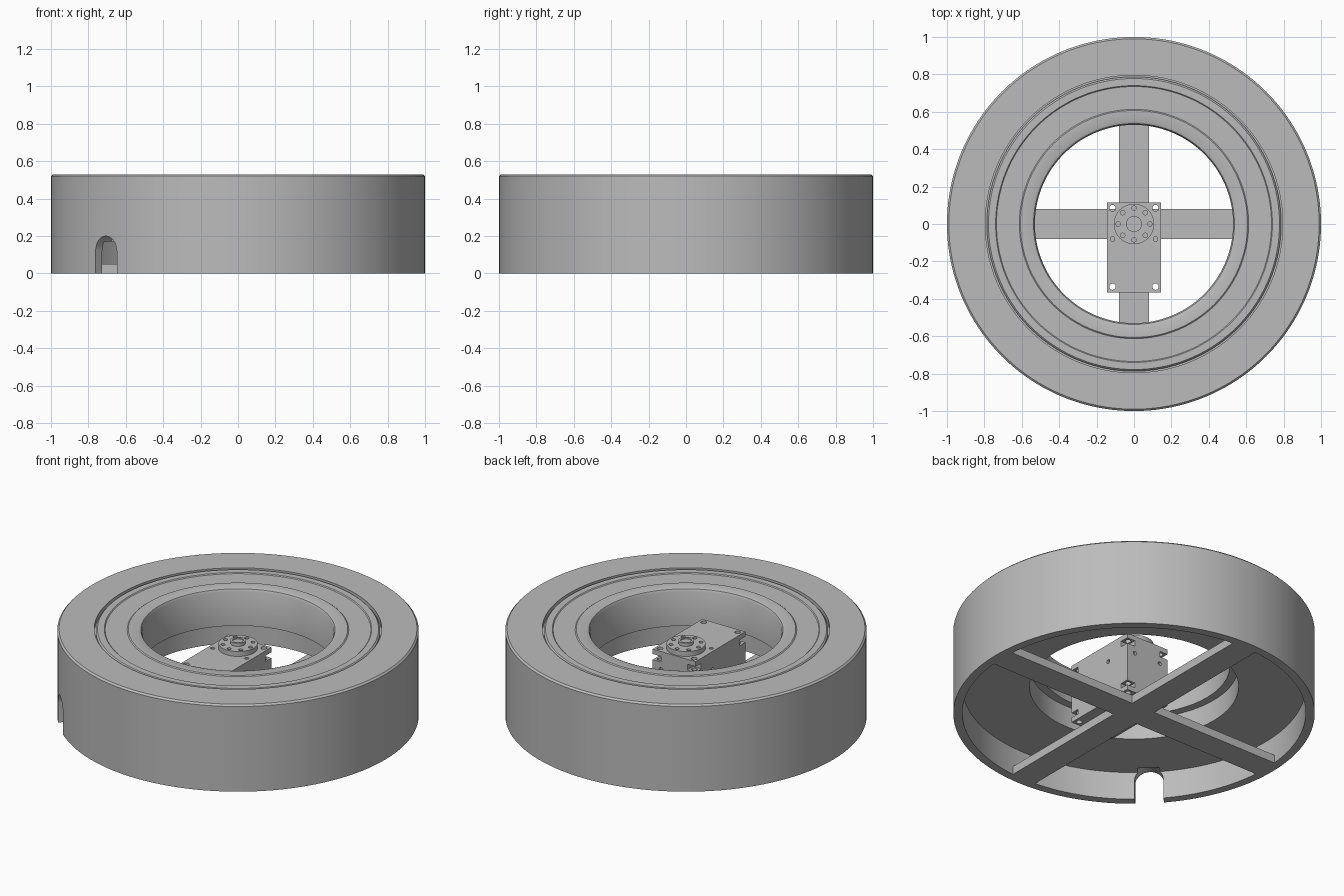
import bpy, bmesh, math
from mathutils import Matrix, Vector

cube = bpy.data.objects.get("Cube")
if cube:
    bpy.data.objects.remove(cube, do_unlink=True)

grey = bpy.data.materials.new("plain_grey")
grey.use_nodes = True
grey.diffuse_color = (0.5, 0.5, 0.5, 1)
grey.node_tree.nodes["Principled BSDF"].inputs["Base Color"].default_value = (0.5, 0.5, 0.5, 1)


def finish(bm, name):
    bmesh.ops.recalc_face_normals(bm, faces=bm.faces)
    mesh = bpy.data.meshes.new(name)
    bm.to_mesh(mesh)
    bm.free()
    mesh.materials.append(grey)
    obj = bpy.data.objects.new(name, mesh)
    bpy.context.collection.objects.link(obj)
    smooth(obj)
    return obj


def smooth(obj):
    for poly in obj.data.polygons:
        poly.use_smooth = True
    obj.data.set_sharp_from_angle(angle=math.radians(30))


def lathe(name, profile, steps=160):
    """Spin a closed (radius, height) outline around z."""
    bm = bmesh.new()
    verts = [bm.verts.new((r, 0, z)) for r, z in profile]
    edges = [bm.edges.new((a, b)) for a, b in zip(verts, verts[1:] + verts[:1])]
    bmesh.ops.spin(bm, geom=verts + edges, cent=(0, 0, 0), axis=(0, 0, 1),
                   angle=math.tau, steps=steps, use_merge=True)
    bmesh.ops.remove_doubles(bm, verts=bm.verts, dist=1e-5)
    return finish(bm, name)


def prism(name, outline, z0, z1, matrix=Matrix()):
    """Extrude a flat outline from z0 to z1, then place it."""
    bm = bmesh.new()
    face = bm.faces.new([bm.verts.new((x, y, z0)) for x, y in outline])
    top = bmesh.ops.extrude_face_region(bm, geom=[face])["geom"]
    bmesh.ops.translate(bm, vec=(0, 0, z1 - z0),
                        verts=[v for v in top if isinstance(v, bmesh.types.BMVert)])
    bm.transform(matrix)
    return finish(bm, name)


def box(name, x0, x1, y0, y1, z0, z1):
    return prism(name, [(x0, y0), (x1, y0), (x1, y1), (x0, y1)], z0, z1)


def circle(r, n=24, cx=0, cy=0):
    return [(cx + r * math.cos(math.tau * i / n), cy + r * math.sin(math.tau * i / n))
            for i in range(n)]


def rod(r, start, direction, length, n=20):
    turn = Vector((0, 0, 1)).rotation_difference(Vector(direction)).to_matrix().to_4x4()
    return prism("cutter", circle(r, n), 0, length, Matrix.Translation(start) @ turn)


def cut(obj, cutters):
    for c in cutters:
        c.hide_render = True
        mod = obj.modifiers.new("cut", "BOOLEAN")
        mod.operation, mod.solver, mod.object = "DIFFERENCE", "EXACT", c
    bpy.context.view_layer.update()
    graph = bpy.context.evaluated_depsgraph_get()
    mesh = bpy.data.meshes.new_from_object(obj.evaluated_get(graph))
    obj.modifiers.clear()
    obj.data = mesh
    for c in cutters:
        bpy.data.objects.remove(c, do_unlink=True)
    smooth(obj)


# Round housing: hollow underside, central opening, grooved top
housing = lathe("housing", [
    (0.95, 0), (1, 0), (1, 0.52), (0.99, 0.53),
    (0.795, 0.53), (0.795, 0.505), (0.787, 0.505), (0.787, 0.518), (0.778, 0.527),
    (0.74, 0.527), (0.735, 0.522), (0.613, 0.522), (0.607, 0.527),
    (0.55, 0.527), (0.537, 0.522), (0.53, 0.508),
    (0.53, 0.3), (0.578, 0.3), (0.578, 0.17), (0.95, 0.17)])

# Arched cable opening through the wall
arch = [(-0.08, -0.1), (0.08, -0.1)] + [
    (0.08 * math.cos(math.pi * i / 16), 0.12 + 0.08 * math.sin(math.pi * i / 16))
    for i in range(17)]
place = Matrix.Rotation(math.radians(-45), 4, "Z") @ Matrix.Rotation(math.pi / 2, 4, "X")
cut(housing, [prism("cutter", arch, 0.9, 1.1, place)])

# Crossed support arms, one plus-shaped plate
w, e = 0.08, 0.955
plus = []
for q in range(4):
    c, s = round(math.cos(q * math.pi / 2)), round(math.sin(q * math.pi / 2))
    plus += [(c * x - s * y, s * x + c * y) for x, y in ((w, -w), (e, -w), (e, w))]
prism("support_arms", plus, 0, 0.05)

# Motor body with corner pockets, through holes and screw holes
X, Y0, Y1, Z0, Z1 = 0.145, -0.365, 0.115, 0.05, 0.41
body = box("motor_body", -X, X, Y0, Y1, Z0, Z1)
cutters = []
for side in (-1, 1):
    x0, x1 = sorted((side * 0.09, side * 0.2))
    for ya, yb, yh in ((0.06, 0.2, 0.085), (-0.45, -0.31, -0.335)):
        for za, zb in ((0.08, 0.11), (0.345, 0.38)):
            cutters.append(box("cutter", x0, x1, ya, yb, za, zb))
        cutters.append(rod(0.017, (side * 0.115, yh, 0), (0, 0, 1), 0.6))
    cutters.append(rod(0.012, (side * 0.115, -0.08, 0.39), (0, 0, 1), 0.1))
    for z in (0.18, 0.3):
        cutters.append(rod(0.012, (side * 0.13, -0.05, z), (side, 0, 0), 0.1))
    cutters.append(rod(0.012, (side * 0.09, 0.1, 0.3), (0, 1, 0), 0.1))
cut(body, cutters)

# Output disc with a ring of holes
disc = prism("output_disc", circle(0.108, 64), 0.405, 0.44)
cut(disc, [rod(0.012, (0.085 * math.cos(i * math.pi / 4), 0.085 * math.sin(i * math.pi / 4), 0.42),
               (0, 0, 1), 0.1) for i in range(8)])

# Hub on the disc, with a sunken centre
lathe("output_hub", [(0.03, 0.435), (0.042, 0.435), (0.042, 0.46), (0.03, 0.46)], 48)
prism("hub_centre", circle(0.031, 48), 0.435, 0.452)
